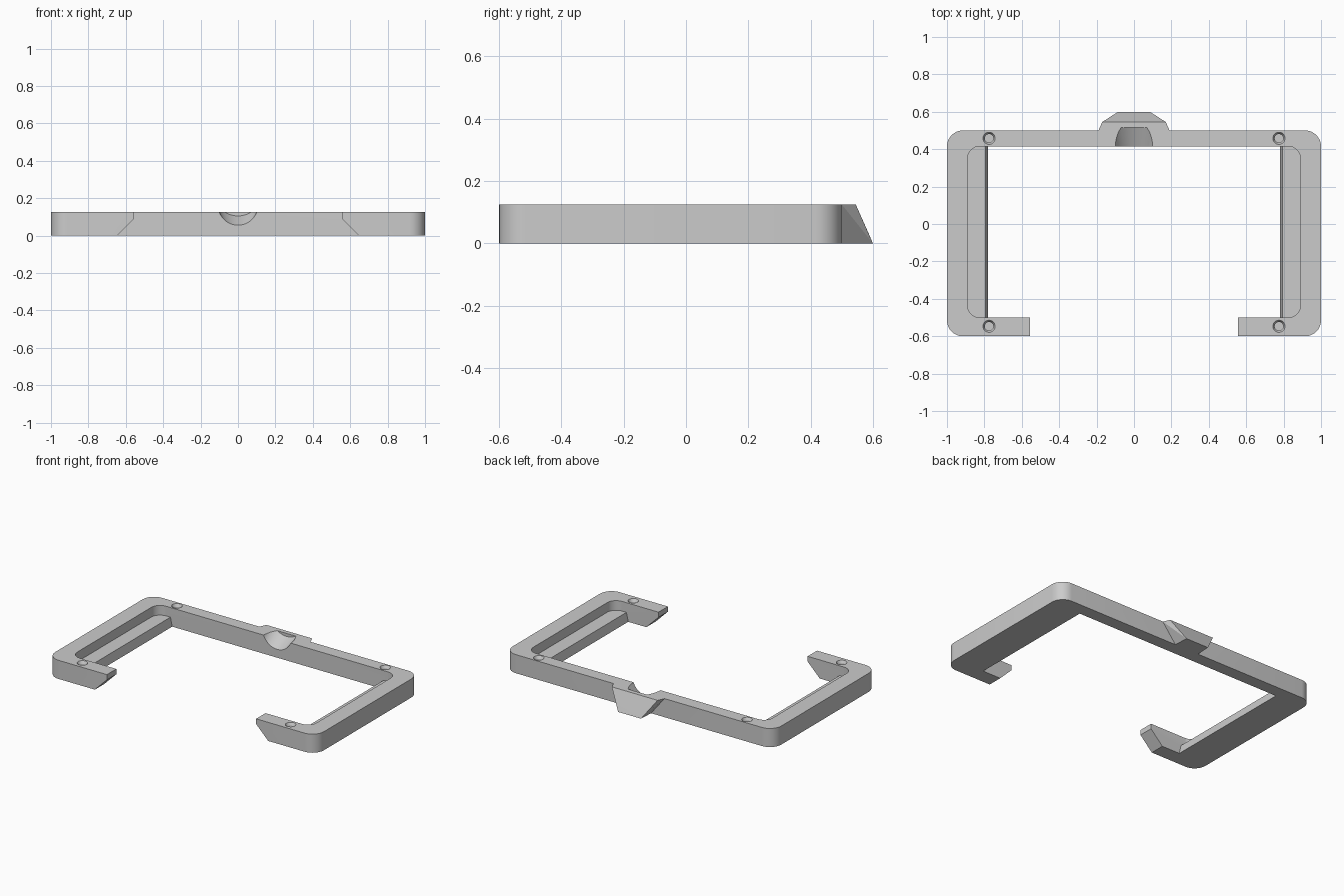
import bpy, bmesh
from math import sin, cos, pi
from mathutils import Vector

if "Cube" in bpy.data.objects:
    bpy.data.objects.remove(bpy.data.objects["Cube"], do_unlink=True)

H = 0.125  # frame height

grey = bpy.data.materials.new("plain grey")
grey.use_nodes = True
grey.diffuse_color = (0.6, 0.6, 0.6, 1)
grey.node_tree.nodes["Principled BSDF"].inputs["Base Color"].default_value = (0.6, 0.6, 0.6, 1)


def finish(name, bm):
    bmesh.ops.recalc_face_normals(bm, faces=bm.faces)
    mesh = bpy.data.meshes.new(name)
    bm.to_mesh(mesh)
    bm.free()
    mesh.materials.append(grey)
    ob = bpy.data.objects.new(name, mesh)
    bpy.context.collection.objects.link(ob)
    return ob


def loft(name, rings):
    """Closed solid through a list of equal-length point rings."""
    bm = bmesh.new()
    loops = [[bm.verts.new(p) for p in ring] for ring in rings]
    n = len(loops[0])
    for a, b in zip(loops, loops[1:]):
        for i in range(n):
            j = (i + 1) % n
            bm.faces.new((a[i], a[j], b[j], b[i]))
    bm.faces.new(loops[0])
    bm.faces.new(loops[-1])
    return finish(name, bm)


def rounded_rect(x, y0, y1, r, z, steps=8):
    corners = ((x - r, y1 - r), (r - x, y1 - r), (r - x, y0 + r), (x - r, y0 + r))
    pts = []
    for k, (cx, cy) in enumerate(corners):
        for i in range(steps + 1):
            a = (k + i / steps) * pi / 2
            pts.append((cx + r * cos(a), cy + r * sin(a), z))
    return pts


def circle(r, n):
    return [(r * cos(2 * pi * i / n), r * sin(2 * pi * i / n)) for i in range(n)]


def combine(target, tool, operation):
    """Apply a boolean and discard the tool."""
    mod = target.modifiers.new(operation, 'BOOLEAN')
    mod.object, mod.operation, mod.solver = tool, operation, 'EXACT'
    bpy.context.view_layer.objects.active = target
    bpy.ops.object.modifier_apply(modifier=mod.name)
    bpy.data.objects.remove(tool, do_unlink=True)


# Rounded frame with its open middle
frame = loft("frame", [rounded_rect(1, -0.6, 0.5, 0.085, z) for z in (0, H)])
opening = loft("opening", [rounded_rect(0.89, -0.5, 0.415, 0.065, z) for z in (-0.1, 0.3)])
combine(frame, opening, 'DIFFERENCE')

# Front gap, flared at the bottom to chamfer the hook tips
half = [(0.555, 0.3), (0.555, 0.09), (0.665, -0.02)]
section = half + [(-x, z) for x, z in reversed(half)]
gap = loft("gap", [[(x, y, z) for x, z in section] for y in (-0.8, -0.3)])
combine(frame, gap, 'DIFFERENCE')

# Side ledges
for s in (-1, 1):
    rings = [[(s * x, -0.53, z), (s * 0.93, -0.53, z), (s * 0.93, 0.44, z), (s * x, 0.44, z)]
             for x, z in ((0.78, 0), (0.793, 0.06))]
    combine(frame, loft("ledge", rings), 'UNION')

# Faceted rear tab
bm = bmesh.new()
for x, y, z in ((0.19, 0.45, H), (0.19, 0.5, H), (0.17, 0.545, H), (0.085, 0.585, 0.035),
                (0.085, 0.6, 0), (0.09, 0.5, 0), (0.09, 0.45, 0)):
    for s in (-1, 1):
        bm.verts.new(Vector((s * x, y, z)))
bmesh.ops.convex_hull(bm, input=bm.verts)
bmesh.ops.dissolve_limit(bm, angle_limit=0.01, verts=bm.verts, edges=bm.edges)
combine(frame, finish("tab", bm), 'UNION')

# Scooped thumb notch, rising toward the tab
scoop = [[(x, y, z + cz) for x, z in circle(r, 64)]
         for y, r, cz in ((0.395, 0.102, 0.148), (0.515, 0.13, 0.235))]
combine(frame, loft("notch", scoop), 'DIFFERENCE')

# Countersunk blind holes
for hx in (-0.775, 0.775):
    for hy in (-0.547, 0.458):
        rings = [[(hx + x, hy + y, z) for x, y in circle(r, 24)]
                 for r, z in ((0.023, 0.04), (0.023, 0.107), (0.038, 0.135))]
        combine(frame, loft("hole", rings), 'DIFFERENCE')

# Smooth rounded surfaces, keep hard edges
bpy.ops.object.select_all(action='DESELECT')
frame.select_set(True)
bpy.context.view_layer.objects.active = frame
bpy.ops.object.shade_smooth_by_angle(angle=0.4)
